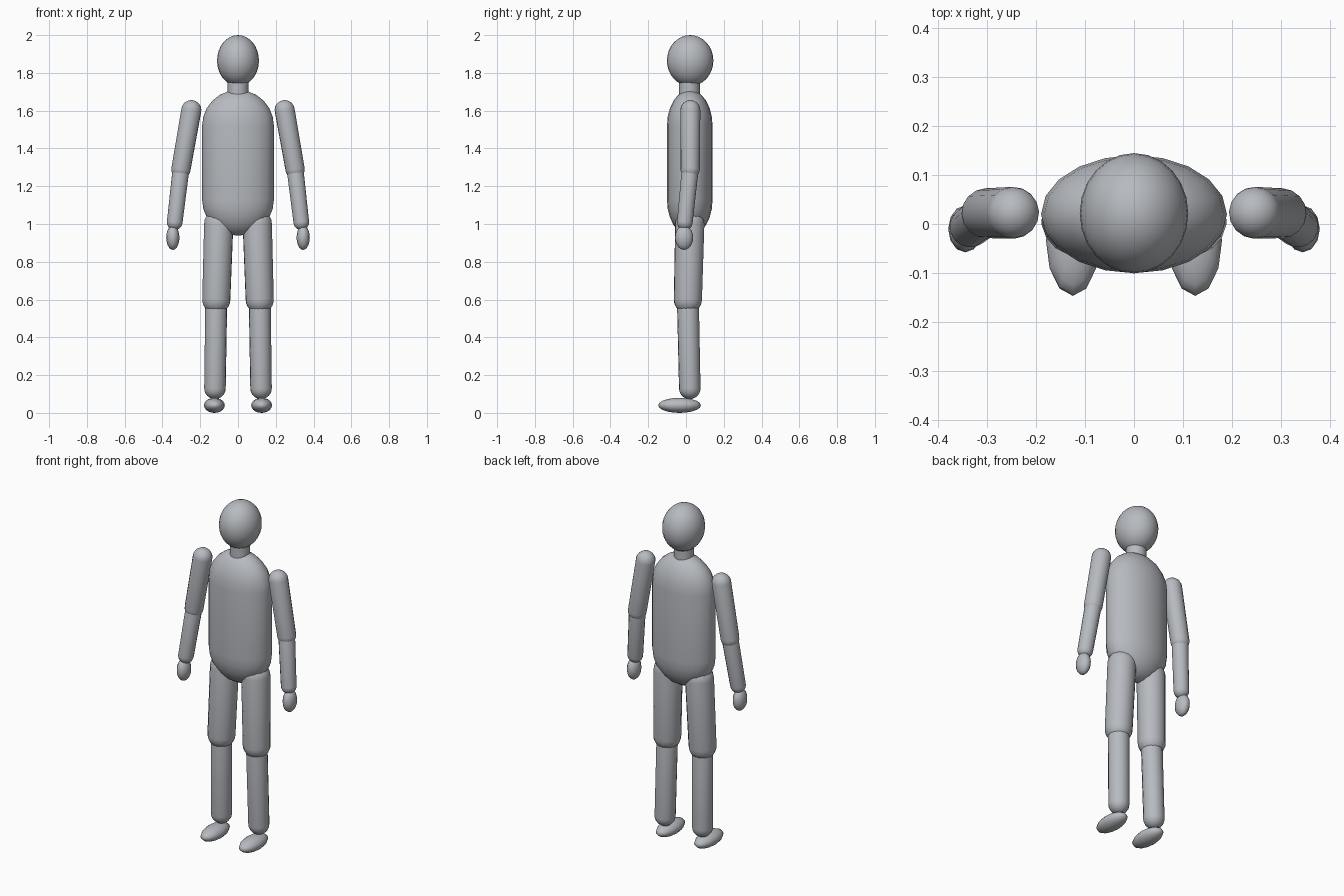
import bpy, bmesh
from math import sin, cos, pi
from mathutils import Vector, Matrix

if "Cube" in bpy.data.objects:
    bpy.data.objects.remove(bpy.data.objects["Cube"])

grey = bpy.data.materials.new("mannequin grey")
COLOUR = (0.47, 0.49, 0.52, 1)
grey.diffuse_color = COLOUR
grey.use_nodes = True
grey.node_tree.nodes["Principled BSDF"].inputs["Base Color"].default_value = COLOUR


def finish(name, bm):
    """Turn a bmesh into a smooth grey object."""
    bmesh.ops.recalc_face_normals(bm, faces=bm.faces)
    mesh = bpy.data.meshes.new(name)
    bm.to_mesh(mesh)
    bm.free()
    mesh.materials.append(grey)
    mesh.shade_smooth()
    obj = bpy.data.objects.new(name, mesh)
    bpy.context.collection.objects.link(obj)
    return obj


def ellipsoid(name, centre, radii, segments=24, rings=16):
    bm = bmesh.new()
    bmesh.ops.create_uvsphere(bm, u_segments=segments, v_segments=rings, radius=1)
    bmesh.ops.scale(bm, vec=radii, verts=bm.verts)
    bmesh.ops.translate(bm, vec=centre, verts=bm.verts)
    return finish(name, bm)


def capsule(name, start, end, r_start, r_end, depth=1, segments=16, steps=6):
    """Round-ended limb between two joint centres, optionally flattened in y."""
    start, end = Vector(start), Vector(end)
    axis = end - start
    arc = [i * pi / 2 / steps for i in range(steps + 1)]
    profile = [(r_start * sin(a), -r_start * cos(a)) for a in arc]
    profile += [(r_end * cos(a), axis.length + r_end * sin(a)) for a in arc]
    bm = bmesh.new()
    verts = [bm.verts.new((r, 0, z)) for r, z in profile]
    edges = [bm.edges.new(pair) for pair in zip(verts, verts[1:])]
    bmesh.ops.spin(bm, geom=verts + edges, axis=(0, 0, 1), cent=(0, 0, 0),
                   angle=2 * pi, steps=segments, use_merge=True)
    bmesh.ops.remove_doubles(bm, verts=bm.verts, dist=0.0001)
    turn = Vector((0, 0, 1)).rotation_difference(axis).to_matrix().to_4x4()
    flatten = Matrix.Diagonal((1, depth, 1, 1))
    bm.transform(Matrix.Translation(start) @ turn @ flatten)
    return finish(name, bm)


# Head, neck and torso
ellipsoid("head", (0, 0.022, 1.865), (0.111, 0.123, 0.135))
bm = bmesh.new()
bmesh.ops.create_cone(bm, cap_ends=True, segments=16, radius1=0.055, radius2=0.055,
                      depth=0.13, matrix=Matrix.Translation((0, 0.018, 1.72)))
finish("neck", bm)
capsule("torso", (0, 0.02, 1.128), (0, 0.02, 1.52), 0.19, 0.19, depth=0.635, segments=20)

# Arms and legs on both sides
for side, s in (("left", 1), ("right", -1)):
    shoulder = (s * 0.247, 0.023, 1.603)
    elbow = (s * 0.302, 0.022, 1.29)
    wrist = (s * 0.335, -0.006, 1.01)
    capsule(side + "_upper_arm", shoulder, elbow, 0.053, 0.051)
    capsule(side + "_forearm", elbow, wrist, 0.045, 0.042)
    ellipsoid(side + "_hand", (s * 0.345, -0.01, 0.928), (0.035, 0.048, 0.065), 12, 10)

    hip = (s * 0.102, 0.02, 1.0)
    knee = (s * 0.115, 0.01, 0.6)
    ankle = (s * 0.122, 0.02, 0.13)
    capsule(side + "_thigh", hip, knee, 0.078, 0.075)
    capsule(side + "_shin", knee, ankle, 0.058, 0.057)
    ellipsoid(side + "_foot", (s * 0.125, -0.034, 0.04), (0.055, 0.113, 0.04), 12, 10)

# Keep the neck rim crisp
bpy.ops.object.select_all(action="DESELECT")
neck = bpy.data.objects["neck"]
neck.select_set(True)
bpy.context.view_layer.objects.active = neck
bpy.ops.object.shade_smooth_by_angle()
